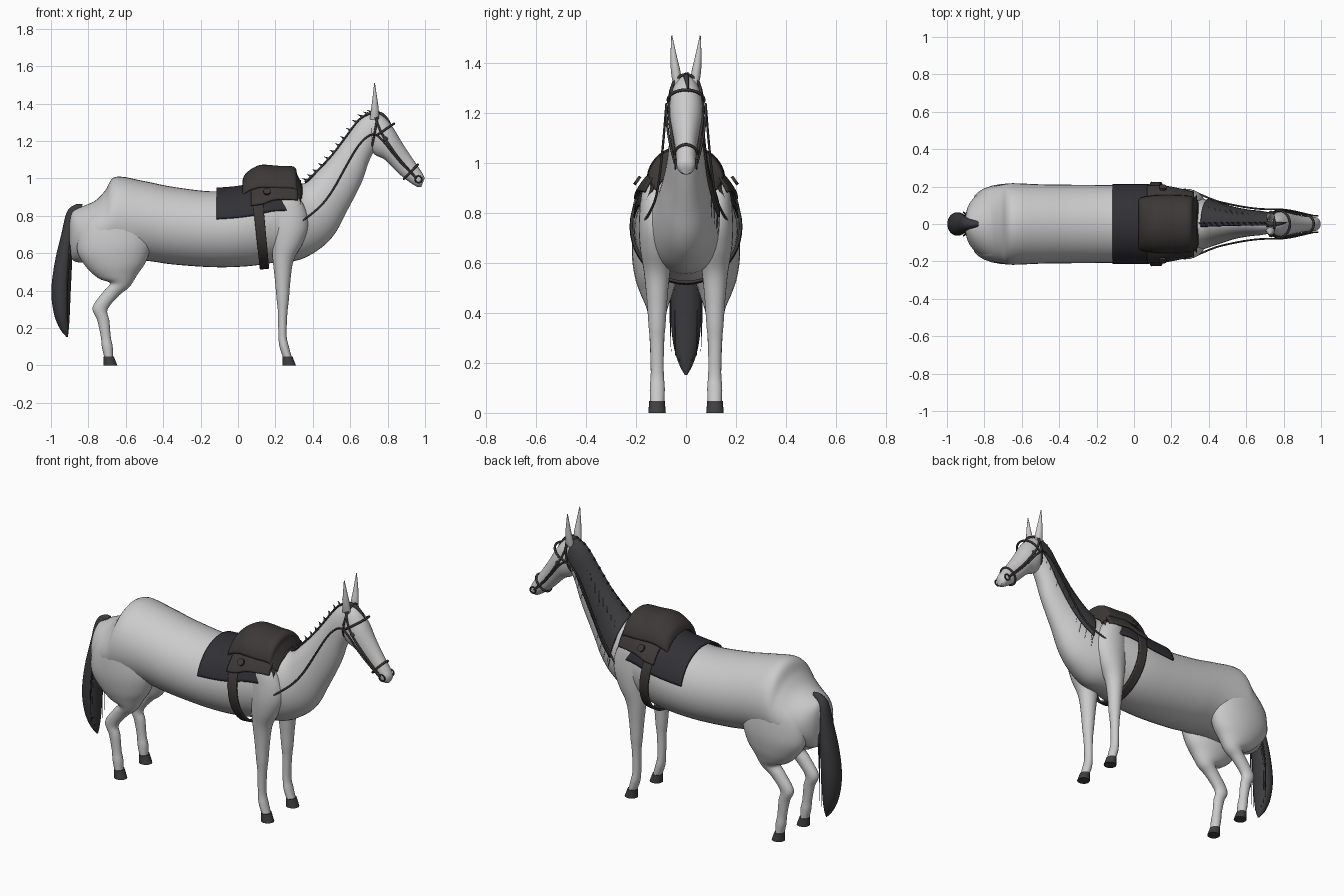
import bpy, bmesh, math, random
from mathutils import Vector

random.seed(4)


def material(name, c):
    m = bpy.data.materials.new(name)
    m.diffuse_color = (*c, 1)
    return m


HAIR = material("dark_hair", (0.045, 0.043, 0.047))
CLOTH = material("dark_cloth", (0.03, 0.03, 0.037))
LEATHER = material("leather", (0.045, 0.04, 0.038))
HOOF = material("hoof", (0.05, 0.05, 0.05))


def finish(ob, mat):
    if mat:
        ob.data.materials.append(mat)
    bpy.context.view_layer.objects.active = ob
    bpy.ops.object.select_all(action='DESELECT')
    ob.select_set(True)
    bpy.ops.object.shade_smooth_by_angle(angle=math.radians(50))
    return ob


def smooth_rows(rows, steps):
    """Catmull-Rom interpolation between section rows."""
    rows = [tuple(r) + (0,) * (6 - len(r)) for r in rows]
    out = []
    for i in range(len(rows) - 1):
        a, b, c, d = rows[max(i - 1, 0)], rows[i], rows[i + 1], rows[min(i + 2, len(rows) - 1)]
        for s in range(steps):
            t = s / steps
            out.append([q + .5 * t * (r - p + t * (2 * p - 5 * q + 4 * r - u + t * (3 * (q - r) + u - p)))
                        for p, q, r, u in zip(a, b, c, d)])
    return out + [rows[-1]]


def point(row, a, grow=0):
    """Point on an elliptical section (x1, z1, x2, z2, half width, y centre)."""
    x1, z1, x2, z2, w, y = row
    d = Vector((x1 - x2, 0, z1 - z2)) / 2
    d *= 1 + grow / max(d.length, .001)
    return Vector(((x1 + x2) / 2, y, (z1 + z2) / 2)) + d * math.sin(a) + Vector((0, (w + grow) * math.cos(a), 0))


def loft(name, rows, mat=None, a0=0, a1=360, grow=0, n=32, steps=5, cap=True, thick=0):
    full = a1 - a0 == 360
    bm = bmesh.new()
    rings = []
    for row in smooth_rows(rows, steps):
        rings.append([bm.verts.new(point(row, math.radians(a0 + (a1 - a0) * k / n), grow))
                      for k in range(n if full else n + 1)])
    for r, s in zip(rings, rings[1:]):
        for k in range(n):
            j = (k + 1) % len(r)
            bm.faces.new((r[k], r[j], s[j], s[k]))
    if full and cap:
        bm.faces.new(rings[0])
        bm.faces.new(rings[-1])
    bmesh.ops.recalc_face_normals(bm, faces=bm.faces)
    me = bpy.data.meshes.new(name)
    bm.to_mesh(me)
    bm.free()
    ob = bpy.data.objects.new(name, me)
    bpy.context.collection.objects.link(ob)
    if thick:
        m = ob.modifiers.new("thickness", 'SOLIDIFY')
        m.thickness, m.offset = thick, 0
    return finish(ob, mat)


def tube(name, pts, r, mat, cyclic=False, taper=False):
    cu = bpy.data.curves.new(name, 'CURVE')
    cu.dimensions, cu.bevel_depth, cu.bevel_resolution = '3D', r, 2
    cu.use_fill_caps = True
    sp = cu.splines.new('NURBS')
    sp.points.add(len(pts) - 1)
    for i, p in enumerate(pts):
        sp.points[i].co = (*p, 1)
        sp.points[i].radius = 1 - .9 * i / (len(pts) - 1) if taper else 1
    sp.order_u, sp.use_endpoint_u, sp.use_cyclic_u, sp.resolution_u = 3, True, cyclic, 4
    ob = bpy.data.objects.new(name, cu)
    bpy.context.collection.objects.link(ob)
    cu.materials.append(mat)
    return ob


# Body and neck: top point, bottom point, half width
trunk = [(-.9, .79, -.9, .62, .05), (-.885, .825, -.885, .565, .10), (-.845, .845, -.845, .55, .15),
         (-.765, .88, -.77, .55, .195), (-.71, .935, -.71, .55, .21), (-.655, 1.008, -.64, .555, .218),
         (-.5, .985, -.5, .56, .212), (-.35, .955, -.35, .54, .21), (-.13, .93, -.13, .525, .208),
         (.05, .95, .05, .53, .205), (.2, .99, .2, .55, .185)]
neck = [(.29, .98, .33, .565, .155), (.36, .975, .44, .625, .125), (.42, 1.03, .515, .70, .102),
        (.5, 1.115, .575, .81, .08), (.57, 1.206, .66, .976, .066), (.65, 1.31, .70, 1.09, .06),
        (.715, 1.346, .745, 1.18, .05)]
loft("body_and_neck", trunk + neck, n=40)

# Head
head = [(.695, 1.325, .69, 1.25, .03), (.735, 1.35, .705, 1.165, .056), (.785, 1.325, .735, 1.125, .066),
        (.83, 1.27, .785, 1.10, .064), (.875, 1.195, .84, 1.045, .052), (.92, 1.125, .88, 1.008, .043),
        (.965, 1.06, .92, .978, .039), (.99, 1.02, .958, .955, .036), (.998, 1.0, .98, .955, .022)]
loft("head", head)

# Mane draped over the left side, with loose strands
loft("mane", neck[1:], HAIR, -5, 97, .007, n=20, thick=.008)
mane_rows = smooth_rows(neck[1:], 5)
for i in range(1, len(mane_rows), 2):
    row = mane_rows[i]
    tail_row = mane_rows[max(i - 4, 0)]
    p = [point(row, math.radians(a), .012) for a in (95, 65)]
    p += [point(tail_row, math.radians(a), .015) for a in (30, random.uniform(-30, 0))]
    tube("mane_strand", p, .006, HAIR, taper=True)
    q = point(row, math.radians(92), 0)
    tube("mane_tuft", [q, q + Vector((-.008, .006, .015)), q + Vector((-.025, .012, .018))], .008, HAIR, taper=True)
tube("forelock", [(.71, 0, 1.345), (.76, 0, 1.352), (.80, .005, 1.318), (.82, .01, 1.285)], .016, HAIR, taper=True)

# Tail
loft("tail", [(-.83, .862, -.845, .83, .015), (-.87, .86, -.865, .80, .024), (-.915, .82, -.875, .76, .035),
              (-.945, .70, -.883, .66, .047), (-.98, .55, -.888, .53, .06), (-.998, .40, -.895, .38, .062),
              (-.985, .28, -.90, .26, .05), (-.955, .2, -.905, .19, .028), (-.918, .152, -.91, .152, .005)], HAIR)
for k in range(8):
    y = (k - 3.5) * .017
    z = .18 + abs(y) * 1.1
    tube("tail_strand", [(-.885, y * .5, .76), (-.905, y, .55), (-.915, y * 1.1, .4), (-.912, y, z)], .007, HAIR, taper=True)

# Paired parts
foreleg = [(.29, .915, .24, .915, .02, .135), (.335, .885, .19, .885, .048, .128), (.37, .81, .168, .81, .066, .12),
           (.375, .73, .168, .73, .074, .115), (.345, .65, .178, .65, .068, .115), (.297, .56, .186, .56, .052, .116),
           (.28, .45, .198, .45, .041, .116), (.272, .35, .207, .35, .034, .116), (.264, .28, .214, .28, .028, .116),
           (.26, .16, .216, .16, .026, .115), (.272, .1, .222, .1, .03, .115), (.287, .045, .24, .045, .028, .115)]
hindleg = [(-.58, .89, -.72, .86, .03, .14), (-.5, .8, -.83, .75, .075, .13), (-.463, .67, -.86, .62, .092, .125),
           (-.49, .56, -.815, .53, .085, .12), (-.535, .49, -.745, .465, .065, .118), (-.58, .42, -.685, .44, .046, .116),
           (-.635, .375, -.72, .395, .035, .116), (-.697, .30, -.777, .31, .03, .116), (-.688, .24, -.752, .24, .027, .116),
           (-.68, .15, -.733, .15, .025, .116), (-.67, .1, -.728, .1, .029, .116), (-.668, .045, -.715, .045, .028, .116)]
for s, side in ((1, "left"), (-1, "right")):
    def flip(rows):
        return [(*r[:5], r[5] * s) for r in rows]
    loft(side + "_front_leg", flip(foreleg), n=24)
    loft(side + "_hind_leg", flip(hindleg), n=24)
    for kind, x in (("front", .237), ("hind", -.718)):
        loft(f"{side}_{kind}_hoof", [(x + .054, .048, x, .048, .031, s * .116), (x + .073, 0, x, 0, .035, s * .116)],
             HOOF, n=20, steps=1)
    loft(side + "_ear", flip([(.755, 1.315, .705, 1.315, .018, .034), (.752, 1.37, .71, 1.36, .019, .041),
                              (.744, 1.43, .718, 1.42, .013, .049), (.732, 1.51, .728, 1.51, .002, .057)]), n=16)
    bpy.ops.mesh.primitive_uv_sphere_add(radius=.014, segments=16, ring_count=8, location=(.788, s * .06, 1.21))
    bpy.context.object.name = side + "_eye"
    finish(bpy.context.object, HOOF)
    # Bridle and reins
    tube(side + "_rein", [(x, y * s, z) for x, y, z in (
        (.34, .165, .77), (.42, .128, .825), (.5, .108, .92), (.58, .092, 1.07), (.65, .082, 1.19), (.72, .078, 1.245),
        (.765, .08, 1.215), (.83, .074, 1.13), (.9, .058, 1.05), (.955, .045, 1.0))], .005, LEATHER)
    tube(side + "_cheek_strap", [(x, y * s, z) for x, y, z in (
        (.735, .05, 1.325), (.755, .066, 1.26), (.8, .069, 1.19), (.87, .054, 1.09), (.95, .042, 1.005))], .006, LEATHER)
    bpy.ops.mesh.primitive_torus_add(location=(.965, s * .043, .995), rotation=(math.pi / 2, 0, 0),
                                     major_radius=.018, minor_radius=.004, major_segments=20, minor_segments=8)
    bpy.context.object.name = side + "_bit_ring"
    finish(bpy.context.object, LEATHER)
    # Saddle flap and buckle
    lo = (28, 62) if s > 0 else (118, 152)
    loft(side + "_saddle_flap", [(.07, .955, .07, .53, .205), (.13, .965, .13, .535, .205), (.2, .99, .2, .55, .195),
                                 (.32, .985, .32, .56, .165)], LEATHER, *lo, .025, n=12, thick=.012)
    bpy.ops.mesh.primitive_cylinder_add(radius=.02, depth=.012, vertices=20, location=(.155, s * .195, .93),
                                        rotation=(-s * math.radians(55), 0, 0))
    bpy.context.object.name = side + "_flap_buckle"
    finish(bpy.context.object, LEATHER)

for name, row in (("browband", (.83, 1.29, .72, 1.215, .067, 0)), ("noseband", (.958, 1.07, .89, 1.0, .041, 0)),
                  ("headpiece", (.75, 1.35, .715, 1.16, .06, 0))):
    tube(name, [point(row, math.radians(a), .006) for a in range(0, 360, 20)], .006, LEATHER, cyclic=True)

# Saddle cloth, saddle and girth
loft("saddle_cloth", [(-.115, .935, -.115, .525, .206), (.0, .945, .0, .53, .206), (.1, .965, .1, .535, .203),
                      (.2, .99, .2, .55, .19), (.335, .975, .335, .57, .155)], CLOTH, 14, 166, .01, n=40, thick=.01)
loft("saddle_seat", [(.03, .985, .03, .8, .13), (.045, 1.02, .045, .8, .138), (.085, 1.05, .085, .8, .145),
                     (.13, 1.066, .13, .8, .15), (.22, 1.06, .22, .8, .15), (.295, 1.056, .295, .8, .145),
                     (.31, 1.02, .31, .8, .14), (.338, .96, .338, .8, .12)], LEATHER, 8, 172, 0, n=32, thick=.014)
loft("girth", [(.07, .96, .115, .53, .208), (.125, .965, .165, .535, .206)], LEATHER, grow=.012, n=48, cap=False, thick=.012)
